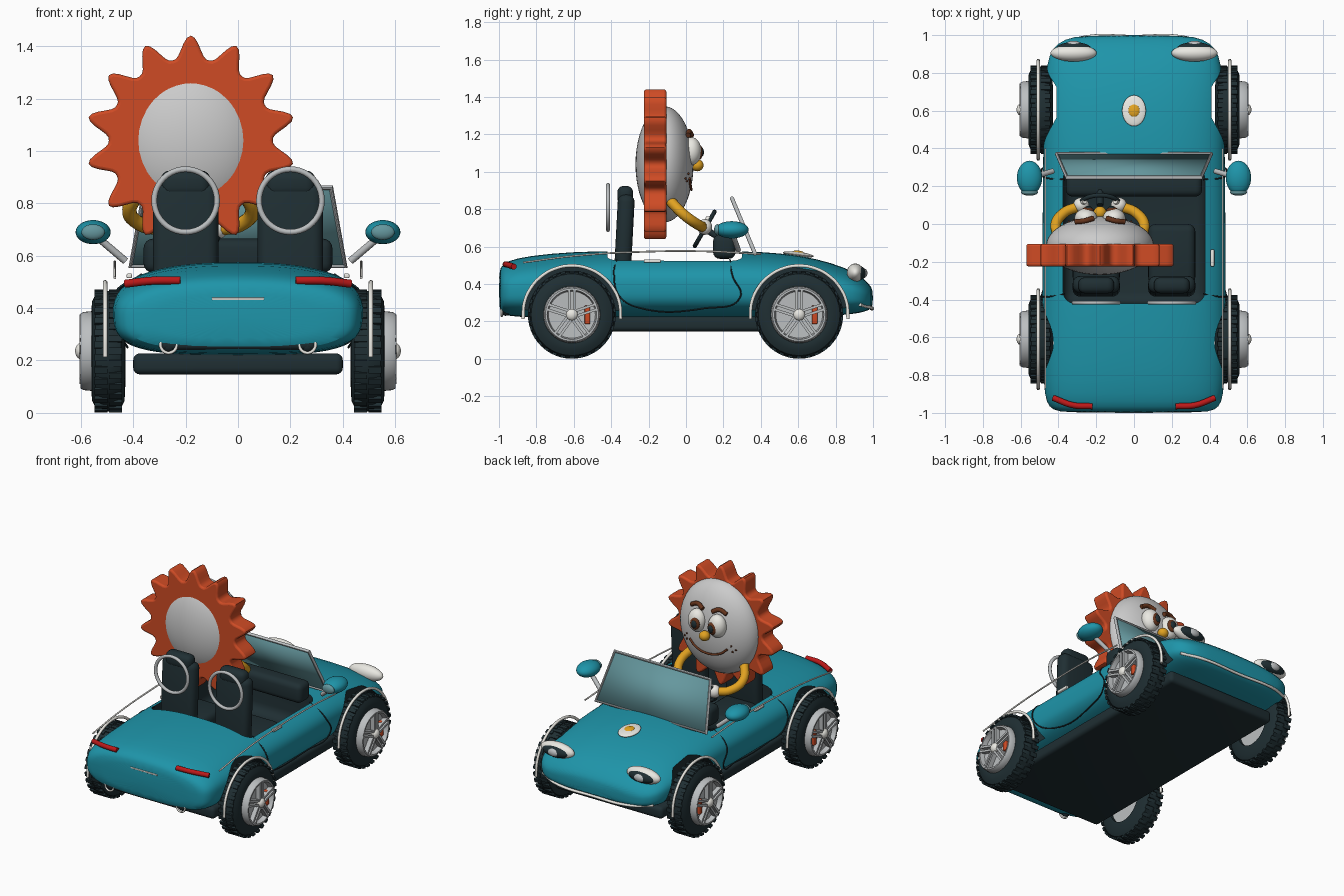
import bpy, bmesh
from math import sin, cos, pi, radians
from mathutils import Vector, Matrix

if "Cube" in bpy.data.objects:
    bpy.data.objects.remove(bpy.data.objects["Cube"])

def mat(name, r, g, b):
    m = bpy.data.materials.new(name)
    m.diffuse_color = (r, g, b, 1)
    m.use_nodes = True
    m.node_tree.nodes["Principled BSDF"].inputs["Base Color"].default_value = m.diffuse_color
    return m

TEAL, DARK = mat("teal", .013, .3, .4), mat("dark", .014, .028, .033)
ORANGE, GOLD, RED = mat("orange", .62, .07, .018), mat("gold", .75, .36, .015), mat("red", .5, .01, .01)
GLASS, BROWN = mat("glass", .13, .31, .34), mat("brown", .13, .035, .012)
WHITE, SILVER = mat("white", .82, .81, .76), mat("silver", .5, .52, .53)

def finish(name, m, angle=40):
    o = bpy.context.object
    o.name = name
    if m:
        o.data.materials.clear()
        o.data.materials.append(m)
    bpy.ops.object.shade_smooth_by_angle(angle=radians(angle))
    return o

def apply_mod(o, kind, **settings):
    mod = o.modifiers.new(kind, kind)
    for k, v in settings.items():
        setattr(mod, k, v)
    bpy.context.view_layer.objects.active = o
    bpy.ops.object.modifier_apply(modifier=mod.name)

def ball(name, loc, rad, m=None, rot=(0, 0, 0), seg=32):
    bpy.ops.mesh.primitive_uv_sphere_add(radius=1, segments=seg, ring_count=seg // 2, location=loc, rotation=rot)
    bpy.context.object.scale = rad
    return finish(name, m)

def box(name, loc, size, m=None, bevel=.02, rot=(0, 0, 0)):
    bpy.ops.mesh.primitive_cube_add(size=1, location=loc, rotation=rot)
    o = bpy.context.object
    o.scale = size
    bpy.ops.object.transform_apply(location=False, rotation=False, scale=True)
    apply_mod(o, 'BEVEL', width=bevel, segments=4)
    return finish(name, m)

def ring(name, loc, R, r, m, rot=(0, 0, 0)):
    bpy.ops.mesh.primitive_torus_add(major_radius=R, minor_radius=r, major_segments=40,
                                     minor_segments=10, location=loc, rotation=rot)
    return finish(name, m)

def tube(name, pts, r, m, closed=False, smooth=True):
    cu = bpy.data.curves.new(name, 'CURVE')
    cu.dimensions = '3D'
    cu.bevel_depth, cu.bevel_resolution, cu.resolution_u = r, 3, 8
    cu.use_fill_caps = True
    sp = cu.splines.new('BEZIER')
    sp.bezier_points.add(len(pts) - 1)
    for b, p in zip(sp.bezier_points, pts):
        b.co = p
        b.handle_left_type = b.handle_right_type = 'AUTO' if smooth else 'VECTOR'
    sp.use_cyclic_u = closed
    o = bpy.data.objects.new(name, cu)
    bpy.context.collection.objects.link(o)
    bpy.ops.object.select_all(action='DESELECT')
    o.select_set(True)
    bpy.context.view_layer.objects.active = o
    bpy.ops.object.convert(target='MESH')
    return finish(name, m)

def from_bm(name, bm, m, angle=40):
    bmesh.ops.recalc_face_normals(bm, faces=bm.faces)
    me = bpy.data.meshes.new(name)
    bm.to_mesh(me)
    o = bpy.data.objects.new(name, me)
    bpy.context.collection.objects.link(o)
    bpy.ops.object.select_all(action='DESELECT')
    o.select_set(True)
    bpy.context.view_layer.objects.active = o
    return finish(name, m, angle)

def loft(name, rings, m, wrap=False):
    bm = bmesh.new()
    vs = [[bm.verts.new(p) for p in ring_] for ring_ in rings]
    n = len(vs[0])
    for a, b in zip(vs, vs[1:] + ([vs[0]] if wrap else [])):
        for i in range(n):
            bm.faces.new((a[i], a[(i + 1) % n], b[(i + 1) % n], b[i]))
    if not wrap:
        bm.faces.new(vs[0])
        bm.faces.new(vs[-1])
    return from_bm(name, bm, m)

def lathe(name, prof, s, cy, cz, m, n=48):
    return loft(name, [[(s * x, cy + r * cos(2 * pi * i / n), cz + r * sin(2 * pi * i / n))
                        for i in range(n)] for x, r in prof], m, True)

def spun_boxes(name, centre, items, size, m):
    bm = bmesh.new()
    for ang, rad, dx, dt in items:
        bmesh.ops.create_cube(bm, size=1, matrix=Matrix.Translation(centre) @ Matrix.Rotation(ang, 4, 'X')
                              @ Matrix.Translation((dx, rad, dt)) @ Matrix.Diagonal((*size, 1)))
    return from_bm(name, bm, m)

# car body: lofted sections (y, half width, bottom, top)
ST = [(-1, .37, .27, .47), (-.985, .43, .24, .50), (-.95, .465, .23, .525), (-.85, .48, .22, .55),
      (-.6, .485, .22, .575), (-.3, .485, .22, .577), (0, .485, .22, .572), (.3, .482, .22, .577),
      (.5, .48, .22, .567), (.7, .475, .225, .537), (.85, .462, .235, .488), (.93, .435, .245, .447),
      (.98, .37, .26, .40), (1, .27, .28, .37)]

def section(y, w, zb, zt, n=48):
    pts = []
    for i in range(n):
        a = 2 * pi * i / n
        e = 2 / (2.4 if sin(a) > 0 else 3.4)
        c, s = cos(a), sin(a)
        pts.append((w * abs(c) ** e * (1 if c > 0 else -1), y,
                    (zb + zt) / 2 + (zt - zb) / 2 * abs(s) ** e * (1 if s > 0 else -1)))
    return pts

def side_x(z):  # body half width in the door area
    t = (z - .397) / .178
    return .485 * (1 - abs(t) ** (2.4 if t > 0 else 3.4)) ** (1 / (2.4 if t > 0 else 3.4)) + .002

body = loft("car_body", [section(*s) for s in ST], TEAL)
apply_mod(body, 'SUBSURF', levels=1)
WY = (-.61, .605)
WZ = .236
cutters = [box("cockpit_cutter", (0, -.06, .55), (.75, .72, .44), DARK, .06)]
for s in (-1, 1):
    for wy in WY:
        bpy.ops.mesh.primitive_cylinder_add(vertices=64, radius=.257, depth=.3,
                                            location=(s * .56, wy, WZ), rotation=(0, pi / 2, 0))
        cutters.append(finish("arch_cutter", DARK))
for c in cutters:
    apply_mod(body, 'BOOLEAN', operation='DIFFERENCE', solver='EXACT', object=c, material_mode='TRANSFER')
    bpy.data.objects.remove(c)
bpy.ops.object.select_all(action='DESELECT')
body.select_set(True)
bpy.context.view_layer.objects.active = body
bpy.ops.object.shade_smooth_by_angle(angle=radians(35))
box("chassis_plate", (0, 0, .187), (.80, 1.66, .08), DARK, .025)

# wheels
for s in (-1, 1):
    for wy in WY:
        lathe("tyre", [(.43, .13), (.433, .19), (.447, .218), (.475, .23), (.515, .23), (.543, .218),
                       (.557, .19), (.56, .15), (.55, .13)], s, wy, WZ, DARK)
        lathe("wheel_rim", [(.45, .001), (.45, .14), (.56, .152), (.59, .149), (.602, .142), (.602, .132),
                            (.572, .125), (.568, .001)], s, wy, WZ, SILVER)
        lugs = [(2 * pi * (i + .5 * k) / 30, .2285, s * (.468 + .055 * k), 0) for i in range(30) for k in (0, 1)]
        spun_boxes("tyre_tread", (0, wy, WZ), lugs, (.05, .013, .026), DARK)
        spokes = [(pi / 2 + 2 * pi * i / 5, .075, s * .59, d) for i in range(5) for d in (-.014, .014)]
        spun_boxes("wheel_spokes", (0, wy, WZ), spokes, (.03, .13, .014), SILVER)
        ball("hub_cap", (s * .597, wy, WZ), (.025, .032, .032), WHITE, seg=20)
        box("brake_caliper", (s * .577, wy + .083, WZ), (.03, .03, .1), ORANGE, .006)
        # arch trim
        tube("arch_trim", [(s * .507, wy + .262 * cos(a), WZ + .262 * sin(a))
                           for a in [radians(-5 + 19 * i) for i in range(11)]], .009, WHITE)

for s in (-1, 1):
    # belt line, door seam, handle
    tube("belt_trim", [(s * .47, y, z) for y, z in
                       [(-.87, .515), (-.6, .55), (-.25, .572), (.1, .575), (.4, .56)]], .005, WHITE)
    tube("door_seam", [(s * side_x(z), y, z) for y, z in
                       [(-.37, .53), (-.385, .45), (-.36, .34), (-.24, .27), (.1, .27), (.29, .33),
                        (.25, .44), (.235, .53)]], .004, DARK)
    box("door_handle", (s * .415, -.18, .523), (.02, .09, .018), WHITE, .005)
    # side mirrors
    ball("mirror", (s * .553, .245, .69), (.067, .09, .046), TEAL)
    ball("mirror_glass", (s * .553, .168, .69), (.045, .018, .03), GLASS, seg=20)
    tube("mirror_arm", [(s * .43, .28, .58), (s * .53, .25, .665)], .014, SILVER, smooth=False)
    # headlights
    ball("headlight", (s * .32, .905, .46), (.122, .045, .05), WHITE)
    ball("headlight_lens", (s * .32, .925, .458), (.095, .038, .038), DARK)
    ball("headlight_bulb", (s * .32, .95, .458), (.04, .02, .026), SILVER, seg=20)
    # tail lights and exhausts
    tube("tail_light", [(s * .22, -.965, .505), (s * .32, -.96, .505), (s * .43, -.92, .493)], .016, RED)
    ring("exhaust_tip", (s * .265, -.985, .26), .031, .006, WHITE, (pi / 2, 0, 0))
    ball("exhaust_pipe", (s * .265, -.965, .26), (.03, .025, .03), DARK, seg=20)
    # seats and roll hoops
    x = s * .2
    box("seat_cushion", (x, -.16, .42), (.25, .32, .12), DARK, .04)
    box("seat_back", (x, -.33, .65), (.25, .09, .46), DARK, .04, (radians(-3), 0, 0))
    box("headrest", (x, -.325, .875), (.19, .085, .1), DARK, .035)
    ring("roll_hoop", (x, -.417, .81), .12, .011, SILVER, (pi / 2, 0, 0))

# rear and front details
box("rear_diffuser", (0, -.95, .27), (.6, .08, .06), DARK, .02)
box("rear_trim", (0, -.995, .435), (.2, .012, .01), WHITE, .003)
tube("front_bumper_trim", [(-.41, .93, .29), (-.28, .985, .275), (0, .992, .268), (.28, .985, .275),
                           (.41, .93, .29)], .009, WHITE)
ball("hood_badge", (0, .6, .558), (.063, .083, .014), WHITE, (radians(-7), 0, 0))
ball("hood_badge_centre", (0, .6, .565), (.032, .036, .014), GOLD, (radians(-7), 0, 0))

# windscreen, dashboard and steering wheel
box("dashboard", (0, .205, .6), (.72, .12, .13), DARK, .035)
corners = [(-.41, .37, .56), (.41, .37, .56), (.355, .245, .86), (-.355, .245, .86)]
bm = bmesh.new()
bm.faces.new([bm.verts.new(c) for c in corners])
apply_mod(from_bm("windscreen_glass", bm, GLASS), 'SOLIDIFY', thickness=.008, offset=0)
tube("windscreen_frame", corners, .011, SILVER, True, False)
ring("steering_wheel", (-.18, .1, .695), .105, .012, DARK, (radians(60), 0, 0))
tube("steering_column", [(-.18, .1, .695), (-.18, .2, .635)], .018, DARK, smooth=False)

# driver: spiky mane and round face
CX, CZ, N = -.18, 1.04, 14
bm = bmesh.new()
star = []
for k in range(N * 12):
    a = 2 * pi * k / (N * 12)
    r = .313 + .087 * (.5 + .5 * cos(N * a)) ** 1.4
    star.append(bm.verts.new((CX + r * sin(a), -.225, CZ + r * cos(a))))
f = bm.faces.new(star)
ext = bmesh.ops.extrude_face_region(bm, geom=[f])
bmesh.ops.translate(bm, vec=(0, .12, 0), verts=[v for v in ext["geom"] if isinstance(v, bmesh.types.BMVert)])
mane = from_bm("mane", bm, ORANGE, 50)
apply_mod(mane, 'BEVEL', width=.012, segments=3, limit_method='ANGLE', angle_limit=radians(60))
finish("mane", ORANGE, 50)
ball("face", (CX, -.115, CZ), (.285, .155, .31), seg=48)

def face_y(dx, dz):
    return -.115 + .155 * max(0, 1 - (dx / .285) ** 2 - (dz / .31) ** 2) ** .5

def on_face(pts, lift=.004):
    return [(CX + dx, face_y(dx, dz) + lift, CZ + dz) for dx, dz in pts]

ball("nose", (CX, .06, CZ - .005), (.034, .034, .032), GOLD)
tube("smile", on_face([(-.14, -.075), (-.09, -.115), (0, -.135), (.09, -.115), (.14, -.075)]), .007, BROWN)
for s in (-1, 1):
    ball("eye", (CX + s * .075, .03, CZ + .07), (.06, .052, .075), WHITE)
    ball("iris", (CX + s * .065, .068, CZ + .065), (.034, .022, .042), BROWN, seg=20)
    ball("pupil", (CX + s * .062, .082, CZ + .065), (.02, .014, .026), DARK, seg=20)
    tube("eyebrow", on_face([(s * .035, .155), (s * .08, .175), (s * .13, .155)], .012), .014, BROWN)
    for p in ((.165, -.05), (.19, -.075), (.17, -.09)):
        ball("freckle", on_face([(s * p[0], p[1])])[0], (.006,) * 3, BROWN, seg=10)
    # arms and gloves
    tube("arm", [(CX + s * .19, -.09, .85), (CX + s * .235, -.01, .77), (CX + s * .19, .06, .72),
                 (CX + s * .12, .09, .705)], .028, GOLD)
    ball("glove", (CX + s * .1, .1, .705), (.042, .04, .042), WHITE)
    tube("glove_thumb", [(CX + s * .1, .11, .72), (CX + s * .08, .12, .755)], .014, WHITE, smooth=False)
